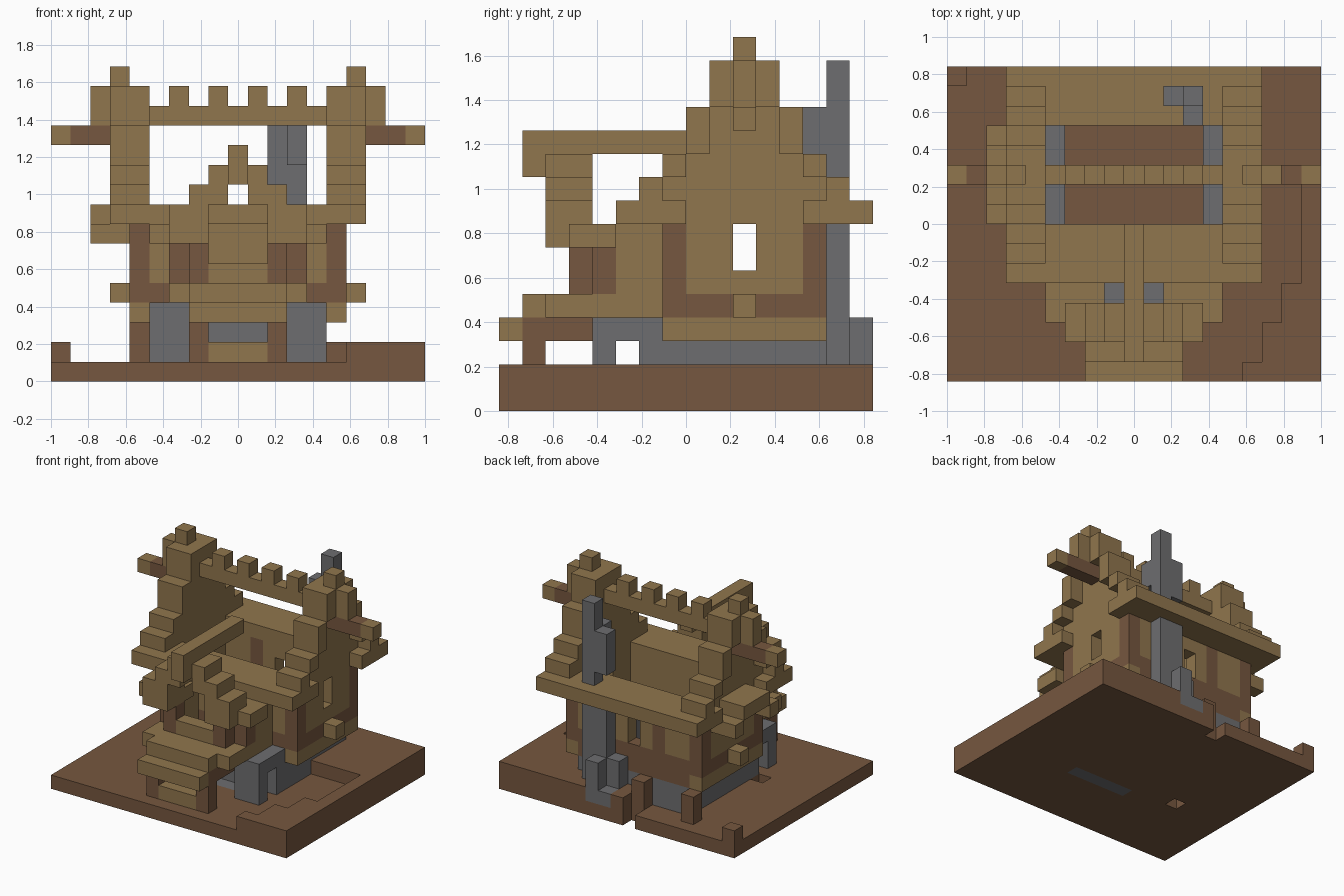
import bpy
import bmesh
from mathutils import Vector

cube = bpy.data.objects.get("Cube")
if cube:
    bpy.data.objects.remove(cube, do_unlink=True)

UNIT = 2 / 19            # edge length of one block
WIDE, DEEP = 19, 16      # plot size in blocks
cells = {}               # block position -> part name
part_colour = {}


def make_material(name, colour):
    mat = bpy.data.materials.new(name)
    mat.use_nodes = True
    mat.diffuse_color = (*colour, 1)
    mat.node_tree.nodes["Principled BSDF"].inputs["Base Color"].default_value = (*colour, 1)
    return mat


tan = make_material("tan timber", (0.28, 0.18, 0.075))
brown = make_material("dark brown timber", (0.18, 0.095, 0.05))
grey = make_material("grey stone", (0.155, 0.155, 0.16))


def box(part, colour, xs, ys, zs, mirror=False):
    """Fill a half-open range of blocks, optionally on both sides."""
    part_colour[part] = colour
    for x in range(*xs):
        for y in range(*ys):
            for z in range(*zs):
                cells[x, y, z] = part
                if mirror:
                    cells[WIDE - 1 - x, y, z] = part


def carve(xs, ys, zs):
    for x in range(*xs):
        for y in range(*ys):
            for z in range(*zs):
                cells.pop((x, y, z), None)


# Ground with a raised bank along one side and the back
box("ground", brown, (0, 19), (0, 16), (0, 1))
for y in range(DEEP):
    start = 15 if y < 1 else 16 if y < 3 else 17 if y < 5 else 18 if y < 10 else 9
    box("raised_bank", brown, (start, 19), (y, y + 1), (1, 2))
box("corner_block", brown, (0, 1), (15, 16), (1, 2))
carve((4, 5), (6, 7), (0, 1))
carve((8, 9), (15, 16), (0, 2))
box("hearth_floor", grey, (8, 13), (5, 6), (0, 1))

# Stone foundation, open in the middle
box("foundation", grey, (5, 14), (7, 14), (1, 4))
carve((6, 13), (8, 13), (1, 4))

# House walls: sill logs, dark band, upper walls and corner posts
box("sill_log", tan, (4, 5), (7, 14), (3, 4), True)
box("dark_band", brown, (4, 15), (7, 14), (4, 5))
box("back_band", brown, (5, 14), (13, 14), (3, 4))
box("upper_wall", tan, (4, 15), (7, 14), (5, 9))
carve((5, 14), (8, 13), (4, 9))
for y in (7, 13):
    box("corner_post", brown, (4, 5), (y, y + 1), (5, 9), True)
box("window_post", brown, (7, 8), (13, 14), (5, 8), True)
carve((4, 15), (10, 11), (6, 8))
carve((9, 10), (13, 14), (5, 7))
box("side_beam_end", tan, (3, 4), (10, 11), (4, 5), True)
box("back_post", brown, (4, 5), (14, 15), (1, 3))
box("back_post", brown, (8, 9), (14, 15), (1, 3))

# Flat roof slabs at front and back; the post tops stay visible
for y0 in (5, 13):
    box("roof_slab", tan, (3, 16), (y0, y0 + 3), (8, 9))
for y in (7, 13):
    box("corner_post", brown, (4, 5), (y, y + 1), (8, 9), True)

# Stepped gable walls and their outer trim, symmetric about the ridge
STEPS = [(15, 16), (13, 15), (11, 13), (10, 11), (9, 10), (8, 9)]
for d, (low, high) in enumerate(STEPS):
    for y in {10 - d, 10 + d}:
        box("gable_trim", tan, (3, 4), (y, y + 1), (low, high), True)
        if d < 3:
            box("gable_wall", tan, (4, 5), (y, y + 1), (9, min(high, 15)), True)
        elif d < 5:
            box("gable_wall", tan, (4, 5), (y, y + 1), (9, high), True)
box("gable_crown", tan, (2, 4), (10, 11), (13, 15), True)

# Ridge beam with crest blocks and long projecting ends
box("ridge_beam", tan, (5, 14), (10, 11), (13, 14))
for x in (6, 8, 10, 12):
    box("ridge_crest", tan, (x, x + 1), (10, 11), (14, 15))
box("ridge_end", brown, (1, 4), (10, 11), (12, 13), True)
box("ridge_tip", tan, (0, 1), (10, 11), (12, 13), True)

# Small awning over one side window
for y in (8, 12):
    box("window_awning", tan, (2, 4), (y, y + 1), (7, 8))
box("window_awning", tan, (2, 4), (9, 12), (8, 9))

# Stone porch base with an open passage from side to side
box("porch_base", grey, (5, 7), (4, 5), (1, 4), True)
box("porch_base", grey, (5, 14), (6, 7), (1, 4))
box("porch_base", grey, (5, 7), (5, 6), (3, 4), True)

# Balcony, its dark joists and the front step
box("balcony_floor", tan, (6, 13), (2, 7), (4, 5))
box("balcony_floor", tan, (7, 12), (1, 2), (4, 5))
box("balcony_lip", tan, (7, 12), (0, 1), (3, 4))
box("balcony_joists", brown, (7, 12), (1, 4), (3, 4))
box("front_post", brown, (7, 8), (1, 2), (1, 3), True)
box("front_step", tan, (8, 11), (1, 2), (1, 2))
carve((7, 12), (4, 7), (4, 5))
box("porch_inner_base", grey, (7, 12), (4, 7), (3, 4))

# Porch walls and posts
box("porch_wall", tan, (6, 7), (5, 7), (5, 8), True)
box("porch_post", brown, (6, 7), (4, 5), (5, 7), True)
box("porch_post", brown, (7, 8), (3, 4), (5, 7), True)
box("porch_rail", tan, (8, 11), (3, 4), (5, 6))

# Porch gable frame and its ridge
box("porch_eave", tan, (5, 6), (3, 5), (7, 8), True)
box("porch_eave", tan, (6, 8), (2, 5), (7, 8), True)
for z in range(8, 11):
    box("porch_rafter", tan, (z - 2, z), (2, 4), (z, z + 1), True)
box("porch_ridge", tan, (9, 10), (1, 8), (11, 12))
box("porch_ridge", tan, (9, 10), (1, 2), (10, 11))

# Stepped chimney and the log store at its foot
box("chimney_base", grey, (11, 13), (14, 15), (2, 8))
box("chimney_stack", grey, (12, 13), (14, 15), (8, 15))
box("roof_eave_infill", tan, (11, 13), (14, 15), (8, 9))
box("chimney_shoulder", grey, (11, 12), (14, 15), (10, 13))
box("chimney_shoulder", grey, (12, 13), (13, 14), (11, 13))
box("chimney_foot", grey, (11, 12), (15, 16), (1, 4))
box("chimney_foot", grey, (10, 11), (14, 16), (1, 2))
box("chimney_foot", grey, (10, 11), (14, 15), (2, 4))

# Turn each part into a mesh made of its exposed block faces
AXES = [Vector(a) for a in ((1, 0, 0), (0, 1, 0), (0, 0, 1))]
OFFSET = Vector((WIDE / 2, DEEP / 2, 0))
for part, colour in part_colour.items():
    bm = bmesh.new()
    for pos in [p for p, name in cells.items() if name == part]:
        centre = Vector(pos) + Vector((0.5, 0.5, 0.5)) - OFFSET
        for i in range(3):
            for sign in (-1, 1):
                n = AXES[i] * sign
                if tuple(int(c) for c in Vector(pos) + n) in cells:
                    continue
                u, v = AXES[(i + 1) % 3], AXES[(i + 2) % 3] * sign
                bm.faces.new([bm.verts.new((centre + (n + u * a + v * b) / 2) * UNIT)
                              for a, b in ((-1, -1), (1, -1), (1, 1), (-1, 1))])
    bmesh.ops.remove_doubles(bm, verts=bm.verts, dist=UNIT / 100)
    bmesh.ops.dissolve_limit(bm, angle_limit=0.01, verts=bm.verts, edges=bm.edges)
    mesh = bpy.data.meshes.new(part)
    bm.to_mesh(mesh)
    bm.free()
    mesh.materials.append(colour)
    bpy.context.scene.collection.objects.link(bpy.data.objects.new(part, mesh))
